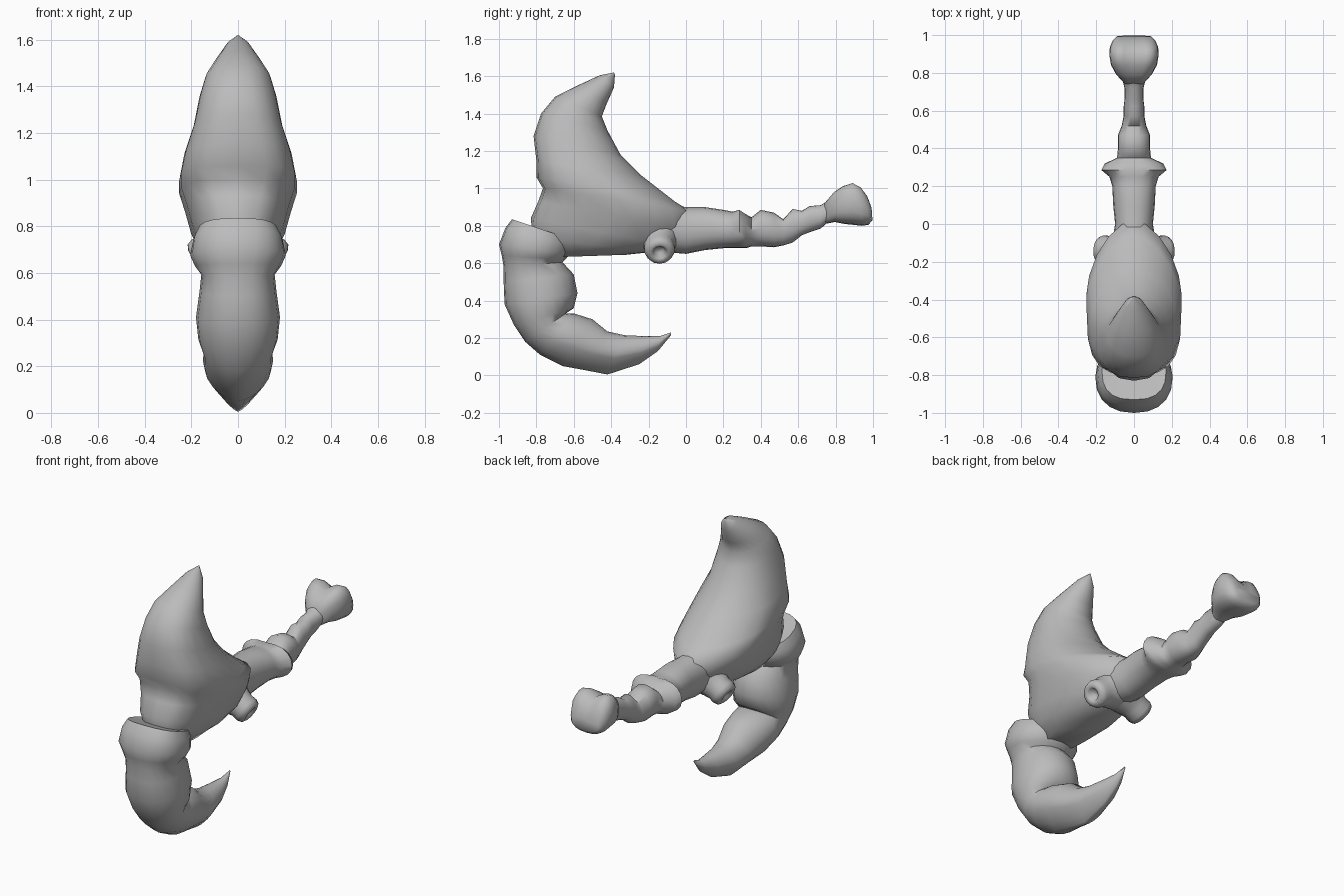
import bpy, bmesh, math
from mathutils import Vector

SEG = 20
bone = bpy.data.materials.new("bone grey")
bone.diffuse_color = (0.5, 0.5, 0.5, 1)


def finish(bm, name, angle):
    bmesh.ops.recalc_face_normals(bm, faces=bm.faces)
    me = bpy.data.meshes.new(name)
    bm.to_mesh(me)
    bm.free()
    ob = bpy.data.objects.new(name, me)
    me.materials.append(bone)
    bpy.context.collection.objects.link(ob)
    bpy.ops.object.select_all(action='DESELECT')
    ob.select_set(True)
    bpy.context.view_layer.objects.active = ob
    bpy.ops.object.shade_smooth_by_angle(angle=math.radians(angle))
    return ob


def skin(bm, rings):
    for a, b in zip(rings, rings[1:]):
        for i in range(len(a)):
            j = (i + 1) % len(a)
            bm.faces.new((a[i], a[j], b[j], b[i]))
    bm.faces.new(rings[0])
    bm.faces.new(rings[-1])


def loft(name, stations, angle=60):
    """Station: outer y, z, inner y, z, half width, outer power, inner power, dip."""
    bm = bmesh.new()
    rings = []
    for ay, az, by, bz, w, na, nb, dip in stations:
        a, b = Vector((0, ay, az)), Vector((0, by, bz))
        mid, half = (a + b) / 2, (a - b) / 2
        ring = []
        for i in range(SEG):
            t = 2 * math.pi * i / SEG
            c, s = math.cos(t), math.sin(t)
            e = 2 / (na if c > 0 else nb)
            x = w * math.copysign(abs(s) ** e, s)
            p = mid + half * math.copysign(abs(c) ** e, c)
            if c > 0 and dip:
                p -= half * dip * max(0, 1 - abs(x) / (w * 0.6))
            ring.append(bm.verts.new((x, p.y, p.z)))
        rings.append(ring)
    skin(bm, rings)
    return finish(bm, name, angle)


# Horned head: sections fan from the horn tip down to the neck
head = [
    (-.385, 1.62, -.38, 1.605, .004, 2, 2), (-.46, 1.605, -.385, 1.54, .05, 2, 2),
    (-.58, 1.55, -.425, 1.45, .10, 2, 2), (-.70, 1.49, -.45, 1.385, .14, 2.2, 2),
    (-.775, 1.40, -.42, 1.31, .165, 2.3, 2), (-.815, 1.28, -.35, 1.18, .19, 2.6, 2),
    (-.80, 1.15, -.24, 1.07, .23, 2.8, 1.8), (-.80, 1.06, -.06, .93, .252, 3.2, 1.7),
    (-.765, 1.00, .02, .88, .252, 3, 1.7), (-.79, .93, .02, .78, .225, 2.8, 1.7),
    (-.83, .84, -.06, .69, .20, 2.6, 1.7), (-.82, .74, -.18, .66, .165, 2.4, 1.8),
    (-.76, .63, -.32, .645, .10, 2, 2)]
loft("horned_head", [s + (0,) for s in head])

# Curled lower claw, with a raised collar, a waist and a keeled tip
claw = [
    (-.84, .80, -.68, .74, .12, 2.4, 2), (-.93, .835, -.62, .73, .17, 2.6, 2),
    (-.965, .79, -.61, .69, .192, 2.6, 2), (-1.0, .70, -.62, .65, .205, 2.3, 2),
    (-.985, .64, -.645, .62, .185, 2.2, 2), (-.975, .58, -.66, .605, .157, 2.3, 2),
    (-.975, .50, -.60, .54, .165, 2.3, 2), (-.97, .38, -.58, .44, .18, 2.2, 2),
    (-.92, .27, -.60, .36, .17, 2.1, 2), (-.86, .18, -.645, .33, .148, 2, 2),
    (-.78, .11, -.595, .33, .15, 1.8, 2), (-.66, .05, -.50, .30, .14, 1.6, 2),
    (-.55, .03, -.42, .235, .115, 1.4, 2), (-.42, .005, -.33, .215, .092, 1.3, 2),
    (-.25, .06, -.22, .21, .06, 1.4, 2), (-.15, .13, -.14, .21, .03, 1.6, 2),
    (-.08, .215, -.08, .23, .003, 2, 2)]
loft("lower_claw", [s + (0,) for s in claw])

# Knobbly handle: y, top, bottom, half width, dip of the top
handle = [
    (-.25, .95, .68, .12, 0), (-.12, .92, .66, .12, 0), (0, .90, .65, .10, 0),
    (.10, .90, .67, .11, 0), (.20, .885, .68, .115, 0), (.25, .875, .68, .13, 0),
    (.285, .895, .68, .172, .1), (.32, .87, .68, .155, .1), (.35, .845, .69, .09, 0),
    (.40, .885, .69, .085, 0), (.47, .87, .685, .085, 0), (.52, .835, .695, .065, 0),
    (.57, .89, .71, .055, 0), (.62, .88, .75, .055, 0), (.66, .905, .765, .05, 0),
    (.72, .91, .785, .05, 0), (.76, .935, .82, .06, 0)]
loft("handle", [(y, t, y, b, w, 2.2, 2.2, d) for y, t, b, w, d in handle])

# Two-lobed knob at the end of the handle
knob = [
    (.74, .92, .81, .05, 0), (.79, .985, .82, .095, .15), (.84, 1.025, .81, .122, .3),
    (.89, 1.045, .805, .13, .4), (.935, 1.02, .80, .128, .4), (.97, .965, .805, .112, .3),
    (.992, .90, .83, .09, .2)]
loft("handle_knob", [(y, t, y + .005, b, w, 2.8, 2.6, d) for y, t, b, w, d in knob])

# Hollow pegs on both sides: distance along the axis, radius
peg = [(0, .11), (.05, .092), (.09, .08), (.125, .082), (.15, .072), (.16, .052),
       (.155, .036), (.125, .022)]
for side, name in ((1, "right_peg"), (-1, "left_peg")):
    bm = bmesh.new()
    axis = Vector((side * .85, .03, -.5)).normalized()
    u = axis.cross(Vector((0, 1, 0))).normalized()
    v = axis.cross(u)
    start = Vector((side * .05, -.145, .735))
    rings = []
    for d, r in peg:
        ring = []
        for i in range(14):
            t = 2 * math.pi * i / 14
            ring.append(bm.verts.new(start + axis * d + (u * math.cos(t) + v * math.sin(t)) * r))
        rings.append(ring)
    skin(bm, rings)
    finish(bm, name, 70)
